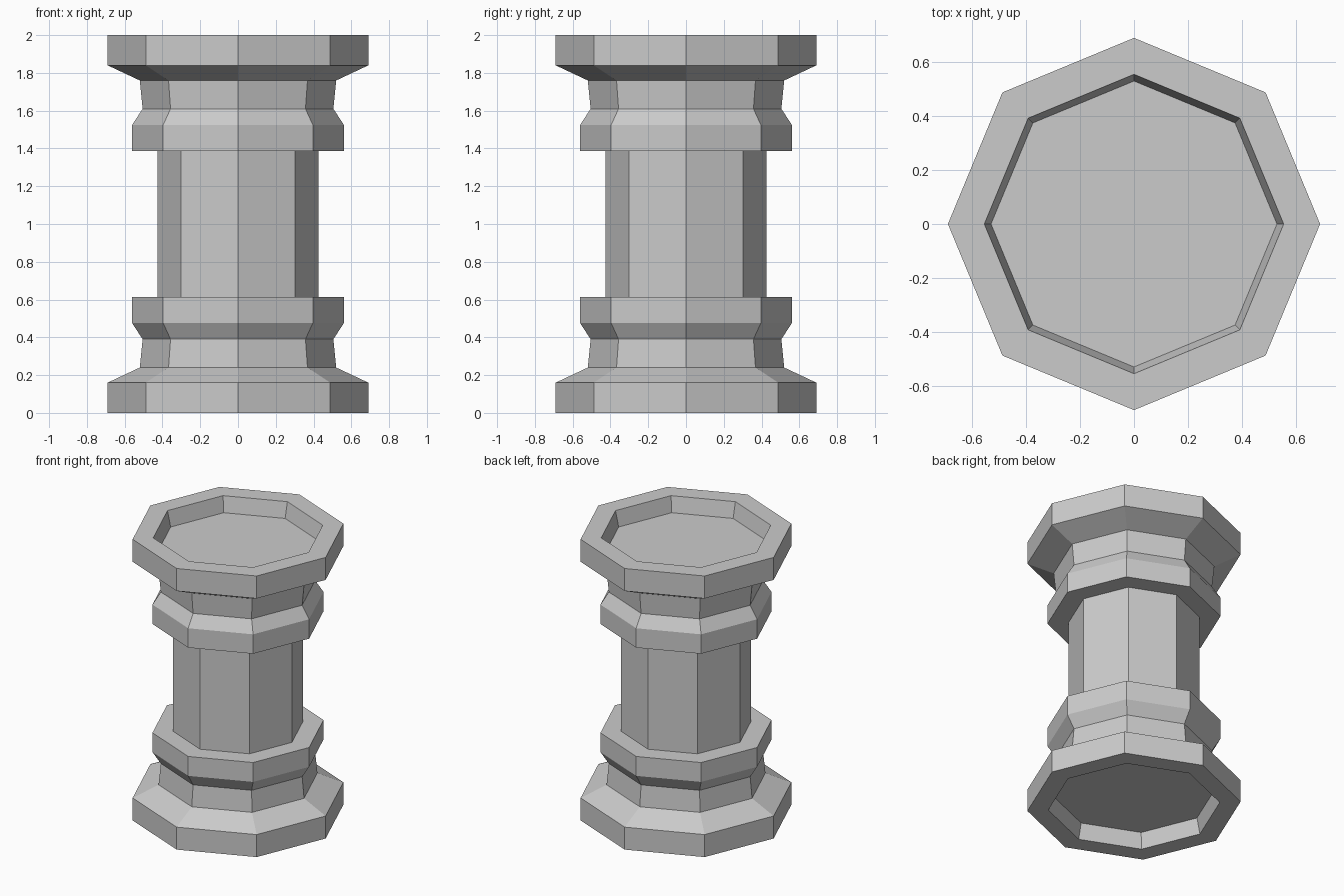
import bpy, bmesh, math

if "Cube" in bpy.data.objects:
    bpy.data.objects.remove(bpy.data.objects["Cube"])

SIDES = 8


def lathe(name, profile):
    """Revolve (radius, z) points into an eight-sided solid; radius 0 is a pole."""
    bm = bmesh.new()
    rings = []
    for r, z in profile:
        if r == 0:
            rings.append([bm.verts.new((0, 0, z))] * SIDES)
        else:
            rings.append([bm.verts.new((r * math.cos(math.tau * i / SIDES),
                                        r * math.sin(math.tau * i / SIDES), z))
                          for i in range(SIDES)])
    for a, b in zip(rings, rings[1:]):
        for i in range(SIDES):
            j = (i + 1) % SIDES
            bm.faces.new(list(dict.fromkeys((a[i], a[j], b[j], b[i]))))
    bmesh.ops.recalc_face_normals(bm, faces=bm.faces)
    mesh = bpy.data.meshes.new(name)
    bm.to_mesh(mesh)
    bm.free()
    obj = bpy.data.objects.new(name, mesh)
    bpy.context.collection.objects.link(obj)
    return obj


# Lower half: recessed underside, plinth, neck, collar, then half the shaft
lower = [(0, 0.11), (0.53, 0.11), (0.555, 0), (0.69, 0), (0.69, 0.16),
         (0.52, 0.24), (0.505, 0.39), (0.56, 0.475), (0.56, 0.613), (0.425, 0.613)]

# Upper half mirrors the lower half about mid height
upper = [(r, 2 - z) for r, z in reversed(lower)]
lathe("pedestal_column", lower + upper)
